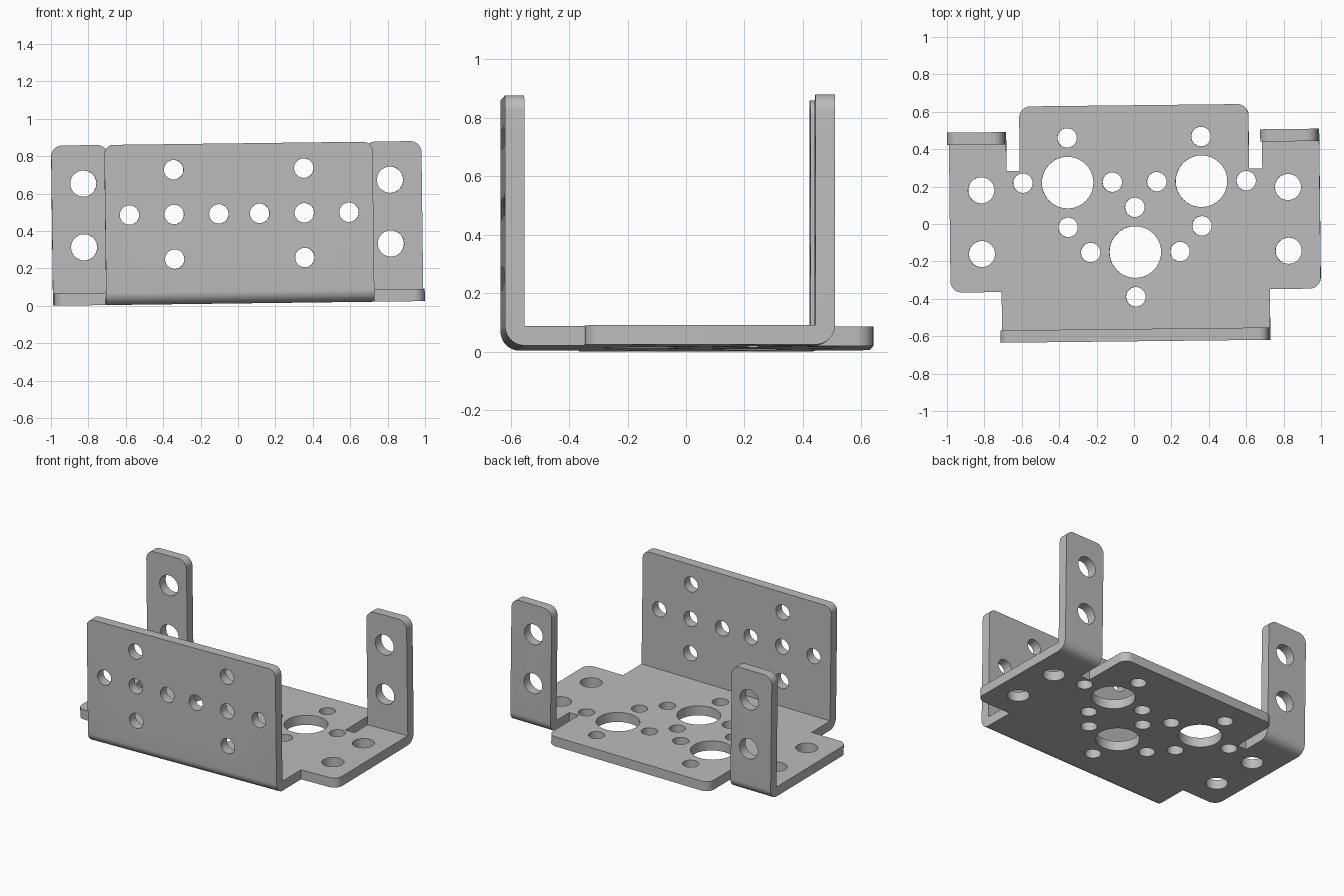
import bpy, bmesh, math
from mathutils import Matrix, Vector

cube = bpy.data.objects.get("Cube")
if cube:
    bpy.data.objects.remove(cube, do_unlink=True)

T = 0.066            # sheet thickness
HEIGHT = 0.856       # height of the upright flanges
RING = 0.239         # small holes sit this far from each ring centre
SMALL, MEDIUM, LARGE = 0.052, 0.07, 0.138
LOCATION = Vector((0.006, -0.002, 0.0125))
TILT = (0, -0.0125, 0.011)

grey = bpy.data.materials.new("bracket grey")
grey.use_nodes = True
colour = (0.5, 0.5, 0.5, 1)
grey.diffuse_color = colour
grey.node_tree.nodes["Principled BSDF"].inputs["Base Color"].default_value = colour


def add_object(name, bm):
    bmesh.ops.recalc_face_normals(bm, faces=bm.faces)
    mesh = bpy.data.meshes.new(name)
    bm.to_mesh(mesh)
    bm.free()
    ob = bpy.data.objects.new(name, mesh)
    bpy.context.collection.objects.link(ob)
    return ob


def prism(points, offset):
    """Closed outline pushed along an offset."""
    bm = bmesh.new()
    face = bm.faces.new([bm.verts.new(p) for p in points])
    new = bmesh.ops.extrude_face_region(bm, geom=[face])["geom"]
    verts = [v for v in new if isinstance(v, bmesh.types.BMVert)]
    bmesh.ops.translate(bm, verts=verts, vec=offset)
    return bm


def round_edges(bm, test, radius):
    edges = [e for e in bm.edges if test(*[v.co for v in e.verts])]
    bmesh.ops.bevel(bm, geom=edges, offset=radius, segments=8, profile=0.5, affect='EDGES')


def drill(ob, holes, turn):
    """Cut round holes; each hole is (centre, radius)."""
    bm = bmesh.new()
    for centre, radius in holes:
        bmesh.ops.create_cone(bm, cap_ends=True, segments=40, radius1=radius, radius2=radius,
                              depth=0.3, matrix=Matrix.Translation(centre) @ turn)
    cutter = add_object("hole_cutter", bm)
    cutter.hide_render = True
    mod = ob.modifiers.new("holes", 'BOOLEAN')
    mod.operation, mod.solver, mod.object = 'DIFFERENCE', 'EXACT', cutter
    graph = bpy.context.evaluated_depsgraph_get()
    mesh = bpy.data.meshes.new_from_object(ob.evaluated_get(graph))
    ob.modifiers.clear()
    ob.data = mesh
    bpy.data.objects.remove(cutter, do_unlink=True)


def finish(ob):
    ob.data.materials.clear()
    ob.data.materials.append(grey)
    ob.location, ob.rotation_euler = LOCATION, TILT
    bpy.ops.object.select_all(action='DESELECT')
    ob.select_set(True)
    bpy.context.view_layer.objects.active = ob
    bpy.ops.object.shade_smooth_by_angle(angle=math.radians(30))


def ring(x, y):
    return [(x + RING, y), (x - RING, y), (x, y + RING), (x, y - RING)]


def flange(name, x0, x1, y_in, side, radius, holes):
    """Upright plate with its rounded bend; side is the outward y direction."""
    y_out = y_in + side * T
    profile = [(y_in, HEIGHT), (y_out, HEIGHT)]
    for i in range(11):
        a = math.pi / 2 * i / 10
        profile.append((y_in + side * T * math.cos(a), T - T * math.sin(a)))
    bm = prism([(x0, y, z) for y, z in profile], (x1 - x0, 0, 0))
    round_edges(bm, lambda a, b: min(a.z, b.z) > HEIGHT - 0.001 and abs(a.x - b.x) < 0.001, radius)
    ob = add_object(name, bm)
    drill(ob, [((x, y_in, z), r) for x, z, r in holes], Matrix.Rotation(math.pi / 2, 4, 'X'))
    finish(ob)


# Base plate: mirrored outline with side wings, slots and a rounded rear panel
FRONT, BACK = -0.559, 0.435
half = [(0.717, FRONT), (0.717, -0.354), (0.99, -0.354), (0.99, BACK),
        (0.684, BACK), (0.684, 0.292), (0.613, 0.292), (0.613, 0.637)]
outline = half + [(-x, y) for x, y in reversed(half)]
bm = prism([(x, y, 0) for x, y in outline], (0, 0, T))
corners = [half[2], half[7]]
round_edges(bm, lambda a, b: abs(a.z - b.z) > 0.01 and
            any(abs(abs(a.x) - x) < 0.001 and abs(a.y - y) < 0.001 for x, y in corners), 0.06)
base = add_object("base_plate", bm)
holes = []
for cx, cy in [(-0.358, 0.227), (0.358, 0.227), (0, -0.148)]:
    holes.append(((cx, cy, 0), LARGE))
    holes += [((x, y, 0), SMALL) for x, y in ring(cx, cy)]
holes += [((x, y, 0), MEDIUM) for x in (-0.82, 0.82) for y in (-0.15, 0.191)]
drill(base, holes, Matrix.Identity(4))
finish(base)

# Wide front flange with two hole crosses
crosses = [(x, z, SMALL) for c in (-0.348, 0.348) for x, z in ring(c, 0.48) + [(c, 0.48)]]
flange("front_flange", -0.717, 0.717, FRONT, -1, 0.05, crosses)

# Narrow rear tabs
for name, s in (("left_rear_tab", 1), ("right_rear_tab", -1)):
    x0, x1 = sorted((s * 0.684, s * 0.99))
    flange(name, x0, x1, BACK, 1, 0.06, [(s * 0.82, z, MEDIUM) for z in (0.31, 0.651)])
